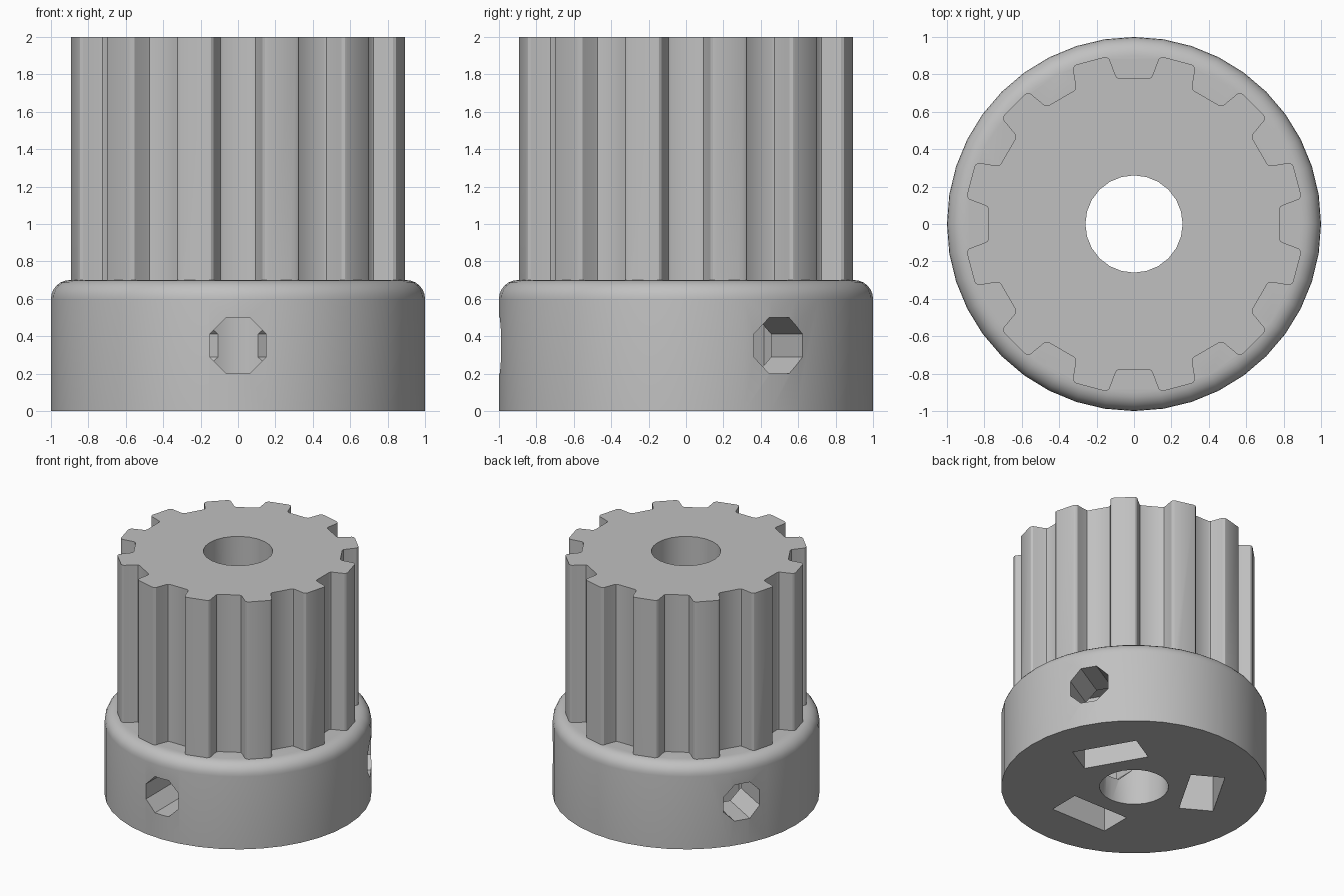
import bpy, bmesh
from math import cos, sin, pi, radians, hypot, atan2
from mathutils import Matrix, Vector

cube = bpy.data.objects.get("Cube")
if cube:
    bpy.data.objects.remove(cube, do_unlink=True)

grey = bpy.data.materials.new("plain grey")
grey.use_nodes = True
colour = (0.53, 0.53, 0.53, 1)
grey.diffuse_color = colour
grey.node_tree.nodes["Principled BSDF"].inputs["Base Color"].default_value = colour


def make_object(name, bm):
    bmesh.ops.recalc_face_normals(bm, faces=bm.faces)
    mesh = bpy.data.meshes.new(name)
    bm.to_mesh(mesh)
    bm.free()
    mesh.materials.append(grey)
    obj = bpy.data.objects.new(name, mesh)
    bpy.context.collection.objects.link(obj)
    return obj


def prism(name, outline, z0, z1):
    bm = bmesh.new()
    face = bm.faces.new([bm.verts.new((x, y, z0)) for x, y in outline])
    top = bmesh.ops.extrude_face_region(bm, geom=[face], use_keep_orig=True)["geom"]
    verts = [v for v in top if isinstance(v, bmesh.types.BMVert)]
    bmesh.ops.translate(bm, verts=verts, vec=(0, 0, z1 - z0))
    return make_object(name, bm)


def ring(radius, sides):
    return [(radius * cos(2 * pi * i / sides), radius * sin(2 * pi * i / sides))
            for i in range(sides)]


def combine(target, other, operation):
    mod = target.modifiers.new(operation.lower(), "BOOLEAN")
    mod.operation, mod.object, mod.solver = operation, other, "EXACT"
    bpy.context.view_layer.objects.active = target
    bpy.ops.object.modifier_apply(modifier=mod.name)
    bpy.data.objects.remove(other, do_unlink=True)


# Collar: round base with a filleted upper rim
SIDES, FILLET, COLLAR_TOP = 40, 0.1, 0.7
levels = [(1, 0)]
for i in range(7):
    a = i / 6 * pi / 2
    levels.append((1 - FILLET + FILLET * cos(a), COLLAR_TOP - FILLET + FILLET * sin(a)))
bm = bmesh.new()
loops = [[bm.verts.new((x, y, z)) for x, y in ring(r, SIDES)] for r, z in levels]
for low, high in zip(loops, loops[1:]):
    for i in range(SIDES):
        j = (i + 1) % SIDES
        bm.faces.new((low[i], low[j], high[j], high[i]))
bm.faces.new(loops[0][::-1])
bm.faces.new(loops[-1])
pulley = make_object("toothed_pulley", bm)

# Teeth: half of one groove, mirrored and repeated around the axis
TEETH = 12
half_groove = [(0.08, 0.777), (0.093, 0.784), (0.101, 0.8), (0.124, 0.862),
               (0.131, 0.881), (0.145, 0.891), (0.16, 0.892)]
groove = [(-t, r) for t, r in reversed(half_groove)] + half_groove
outline = []
for k in range(TEETH):
    for t, r in groove:
        a = 2 * pi * k / TEETH + atan2(t, r)
        outline.append((hypot(t, r) * cos(a), hypot(t, r) * sin(a)))
teeth = prism("teeth", outline, 0.65, 2)
combine(pulley, teeth, "UNION")

# Central bore
combine(pulley, prism("bore_cutter", ring(0.26, 24), -0.1, 2.1), "DIFFERENCE")

# Three radial screw holes, each crossing a nut slot open at the bottom
for angle in (-90, 30, 150):
    turn = Matrix.Rotation(radians(angle), 4, "Z")
    slot = prism("slot_cutter", [(0.39, -0.255), (0.65, -0.255), (0.65, 0.255), (0.39, 0.255)],
                 -0.1, 0.6)
    slot.data.transform(turn)
    combine(pulley, slot, "DIFFERENCE")
    octagon = [Matrix.Rotation(pi / 8, 2) @ Vector(p) for p in ring(0.162, 8)]
    hole = prism("hole_cutter", octagon, 0.1, 1.2)
    hole.data.transform(Matrix.Translation((0, 0, 0.35)) @ turn
                        @ Matrix.Rotation(pi / 2, 4, "Y"))
    combine(pulley, hole, "DIFFERENCE")

# Smooth curved walls, keep hard edges
for obj in bpy.context.selected_objects:
    obj.select_set(False)
pulley.select_set(True)
bpy.context.view_layer.objects.active = pulley
bpy.ops.object.shade_smooth_by_angle(angle=radians(30))
